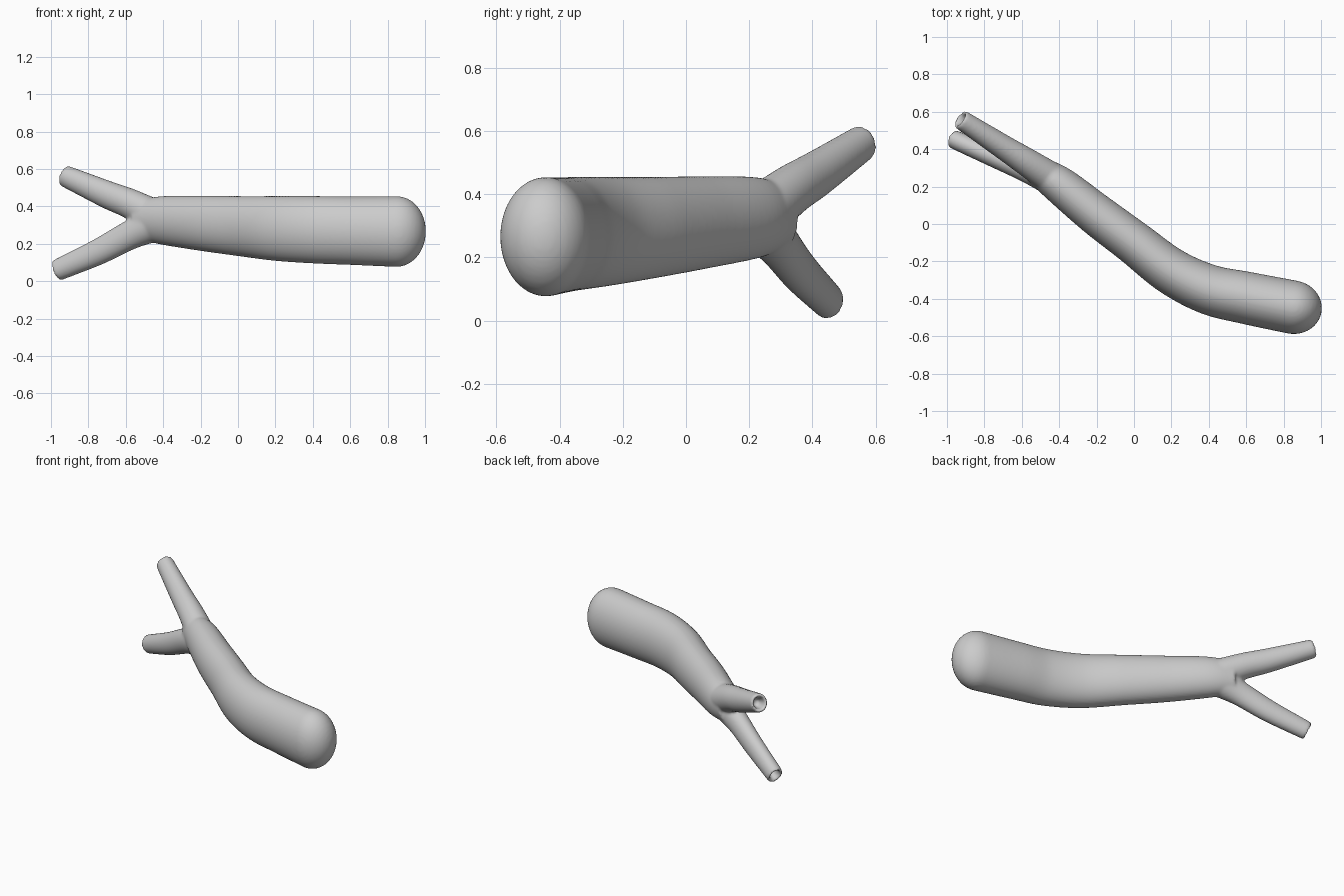
import bpy, bmesh, math
from mathutils import Vector

if "Cube" in bpy.data.objects:
    bpy.data.objects.remove(bpy.data.objects["Cube"])

SIDES = 48


def smooth_path(keys, steps=8):
    """Catmull-Rom interpolation of (x, y, z, side radius, up radius)."""
    keys = [Vector(k) for k in keys]
    pts = [keys[0] * 2 - keys[1]] + keys + [keys[-1] * 2 - keys[-2]]
    out = []
    for i in range(1, len(pts) - 2):
        p0, p1, p2, p3 = pts[i - 1:i + 3]
        for s in range(steps):
            t = s / steps
            out.append(0.5 * (2 * p1 + (p2 - p0) * t + (2 * p0 - 5 * p1 + 4 * p2 - p3) * t * t
                              + (3 * p1 - p0 - 3 * p2 + p3) * t ** 3))
    return out + [keys[-1]]


def tube(bm, keys, end):
    """Elliptical tube; `end` lists (offset along the axis, radius factor) rings closing it."""
    path = smooth_path(keys)
    rows = []
    for i, k in enumerate(path):
        d = (path[min(i + 1, len(path) - 1)].copy() - path[max(i - 1, 0)])
        rows.append((Vector(k[:3]), Vector(d[:3]).normalized(), k[3], k[4]))
    c, d, a, b = rows[-1]
    rows += [(c + d * off, d, a * f, b * f) for off, f in end]
    rings = []
    for c, d, a, b in rows:
        side = d.cross(Vector((0, 0, 1))).normalized()
        up = side.cross(d)
        rings.append([bm.verts.new(c + side * a * math.cos(t) + up * b * math.sin(t))
                      for t in (2 * math.pi * j / SIDES for j in range(SIDES))])
    for r, s in zip(rings, rings[1:]):
        for j in range(SIDES):
            k = (j + 1) % SIDES
            bm.faces.new((r[j], r[k], s[k], s[j]))
    bm.faces.new(rings[0][::-1])
    bm.faces.new(rings[-1])


bm = bmesh.new()

# Main limb, with a domed wide end
dome = [(0.155 * math.sin(t), math.cos(t)) for t in (math.radians(9.8 * i) for i in range(1, 10))]
tube(bm, [(-.53, .295, .33, .075, .105), (-.4, .21, .325, .10, .13), (-.2, .05, .31, .112, .147),
          (0, -.10, .295, .117, .16), (.2, -.253, .282, .125, .173), (.4, -.35, .275, .134, .18),
          (.6, -.395, .27, .14, .183), (.85, -.445, .265, .143, .189)], dome)

# Forked branches, with dimpled open tips
dimple = [(.012, .93), (.016, .8), (.004, .66), (-.03, .55), (-.06, .35)]
tube(bm, [(-.45, .25, .35, .085, .09), (-.58, .335, .415, .075, .08),
          (-.7, .412, .463, .066, .074), (-.92, .555, .56, .053, .058)], dimple)
tube(bm, [(-.45, .24, .30, .085, .09), (-.58, .29, .245, .065, .078),
          (-.75, .36, .155, .056, .07), (-.962, .452, .06, .05, .058)], dimple)

bmesh.ops.recalc_face_normals(bm, faces=bm.faces)
mesh = bpy.data.meshes.new("forked_limb")
bm.to_mesh(mesh)
bm.free()
limb = bpy.data.objects.new("forked_limb", mesh)
bpy.context.collection.objects.link(limb)

# Fuse the tubes into one skin and soften the crotch
remesh = limb.modifiers.new("fuse", 'REMESH')
remesh.mode = 'VOXEL'
remesh.voxel_size = 0.009
remesh.use_smooth_shade = True
soften = limb.modifiers.new("soften", 'SMOOTH')
soften.factor = 0.5
soften.iterations = 8
